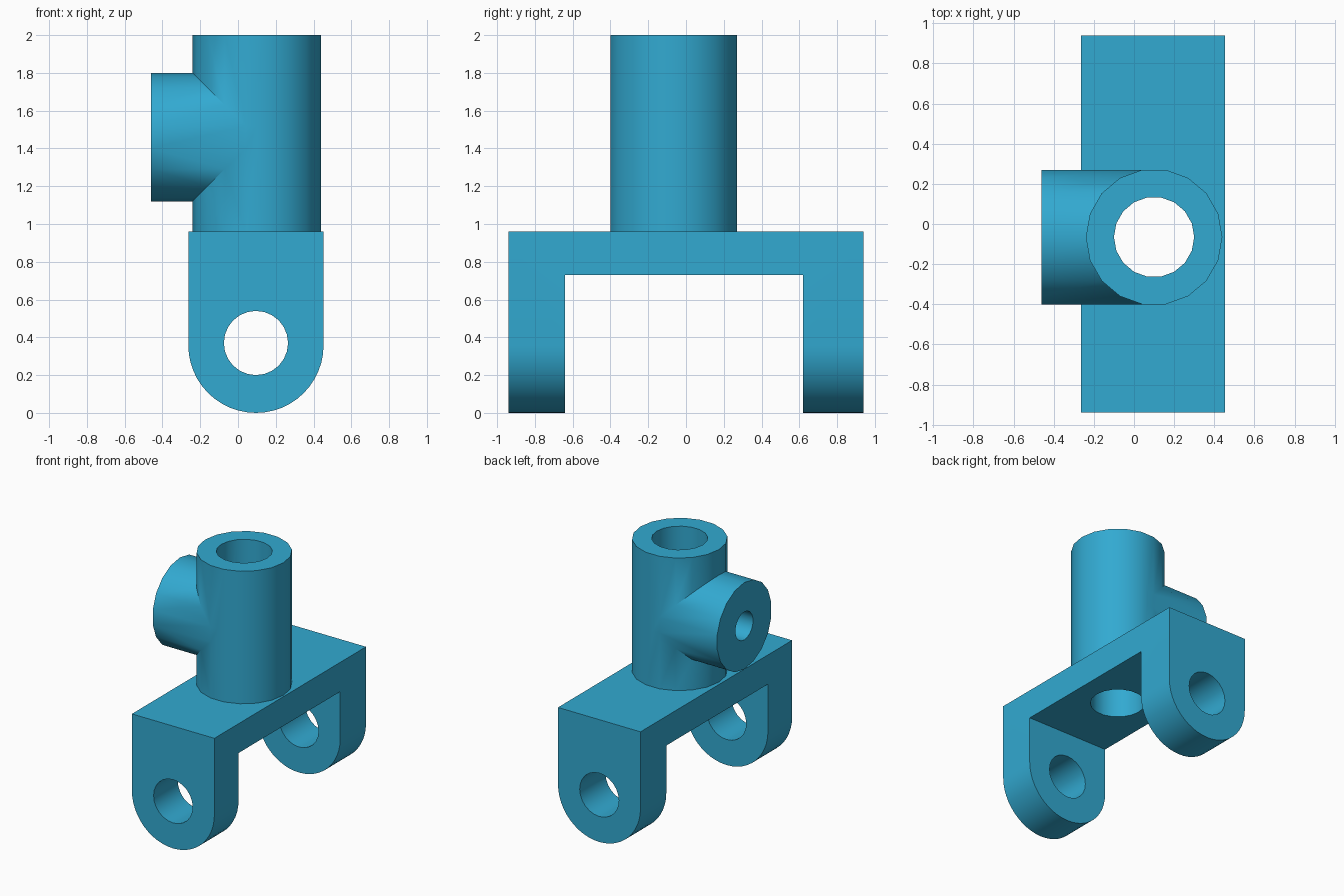
import bpy, bmesh, math
from mathutils import Matrix, Vector

cube = bpy.data.objects.get("Cube")
if cube:
    bpy.data.objects.remove(cube, do_unlink=True)

blue = bpy.data.materials.new("steel_blue")
blue.use_nodes = True
colour = (0.032, 0.40, 0.64, 1)
blue.diffuse_color = colour
blue.node_tree.nodes["Principled BSDF"].inputs["Base Color"].default_value = colour

CX, CY = 0.10, -0.065      # axis of the upright tube
SIDES = 18


def prism(name, points, direction):
    """Extrude a closed outline of 3D points along a direction."""
    bm = bmesh.new()
    face = bm.faces.new([bm.verts.new(p) for p in points])
    top = bmesh.ops.extrude_face_region(bm, geom=[face])["geom"]
    bmesh.ops.translate(bm, vec=Vector(direction),
                        verts=[v for v in top if isinstance(v, bmesh.types.BMVert)])
    bmesh.ops.recalc_face_normals(bm, faces=bm.faces)
    mesh = bpy.data.meshes.new(name)
    bm.to_mesh(mesh)
    bm.free()
    mesh.materials.append(blue)
    obj = bpy.data.objects.new(name, mesh)
    bpy.context.collection.objects.link(obj)
    return obj


def rod(name, start, end, radius, sides=SIDES):
    """Cylinder between two points; one vertex row lies along x or z."""
    start, end = Vector(start), Vector(end)
    axis = (end - start).normalized()
    u = Vector((1, 0, 0)) if abs(axis.x) < 0.5 else Vector((0, 0, 1))
    v = axis.cross(u)
    ring = [start + radius * (math.cos(a) * u + math.sin(a) * v)
            for a in (2 * math.pi * i / sides for i in range(sides))]
    return prism(name, ring, end - start)


def combine(target, tool, operation):
    """Apply a boolean and discard the tool."""
    mod = target.modifiers.new("bool", "BOOLEAN")
    mod.operation, mod.object, mod.solver = operation, tool, "EXACT"
    bpy.context.view_layer.update()
    deps = bpy.context.evaluated_depsgraph_get()
    mesh = bpy.data.meshes.new_from_object(target.evaluated_get(deps))
    target.modifiers.clear()
    target.data = mesh
    bpy.data.objects.remove(tool, do_unlink=True)


# Fork bracket: U outline along x, trimmed by the round-ended front outline
u_shape = [(-0.94, -0.1), (-0.64, -0.1), (-0.64, 0.73), (0.62, 0.73),
           (0.62, -0.1), (0.94, -0.1), (0.94, 0.96), (-0.94, 0.96)]
bracket = prism("fork_bracket", [(-0.5, y, z) for y, z in u_shape], (1.1, 0, 0))

bx, br = 0.095, 0.358
lug = [(bx - br, -1, 1.2)]
lug += [(bx - br * math.cos(a), -1, br - br * math.sin(a))
        for a in (math.pi * i / 24 for i in range(25))]
lug += [(bx + br, -1, 1.2)]
combine(bracket, prism("lug_outline", lug, (0, 2, 0)), "INTERSECT")

# Pin holes through both lugs, and the bore through the bridge
combine(bracket, rod("pin_hole", (bx, -1.1, 0.37), (bx, 1.1, 0.37), 0.17, 24), "DIFFERENCE")
combine(bracket, rod("bridge_bore", (CX, CY, 0.5), (CX, CY, 1.2), 0.2), "DIFFERENCE")

# Upright tube with a side branch of the same size
tube = rod("tee_tube", (CX, CY, 0.96), (CX, CY, 2), 0.34)
combine(tube, rod("branch", (-0.46, CY, 1.46), (CX, CY, 1.46), 0.34), "UNION")
combine(tube, rod("main_bore", (CX, CY, 0.8), (CX, CY, 2.2), 0.2), "DIFFERENCE")
combine(tube, rod("branch_bore", (-0.6, CY, 1.46), (CX, CY, 1.46), 0.11), "DIFFERENCE")

# Smooth the round walls, keep the edges sharp
for obj in (bracket, tube):
    bpy.ops.object.select_all(action="DESELECT")
    obj.select_set(True)
    bpy.context.view_layer.objects.active = obj
    bpy.ops.object.shade_smooth_by_angle()
